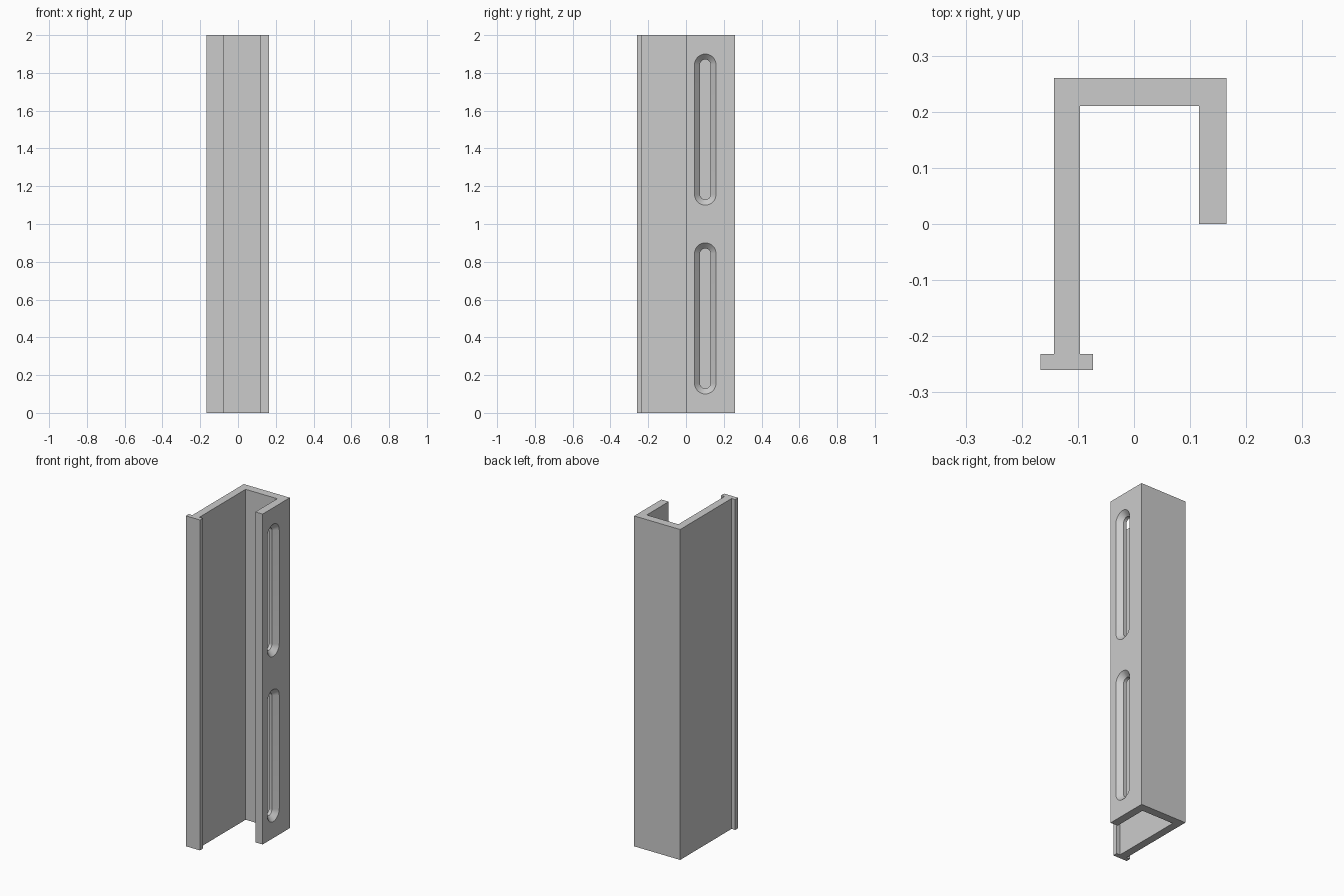
import bpy
import bmesh
from math import sin, cos, pi

cube = bpy.data.objects.get("Cube")
if cube:
    bpy.data.objects.remove(cube, do_unlink=True)

HEIGHT = 2.0
OUTER_X, INNER_X = 0.165, 0.116

grey = bpy.data.materials.new("plain_grey")
grey.use_nodes = True
colour = (0.6, 0.6, 0.6, 1)
grey.diffuse_color = colour
grey.node_tree.nodes["Principled BSDF"].inputs["Base Color"].default_value = colour


def make_object(name, bm):
    bmesh.ops.recalc_face_normals(bm, faces=bm.faces)
    mesh = bpy.data.meshes.new(name)
    bm.to_mesh(mesh)
    bm.free()
    mesh.materials.append(grey)
    obj = bpy.data.objects.new(name, mesh)
    bpy.context.collection.objects.link(obj)
    return obj


def extrude_profile(name, profile):
    bm = bmesh.new()
    face = bm.faces.new([bm.verts.new((x, y, 0)) for x, y in profile])
    top = bmesh.ops.extrude_face_region(bm, geom=[face])["geom"]
    verts = [v for v in top if isinstance(v, bmesh.types.BMVert)]
    bmesh.ops.translate(bm, verts=verts, vec=(0, 0, HEIGHT))
    return make_object(name, bm)


def slot_cutter(name, y, z, half_straight, sections, steps=16):
    """Loft rounded slots along x; sections are (x, radius)."""
    bm = bmesh.new()
    rings = []
    for x, r in sections:
        ring = []
        for end in (0, 1):
            for i in range(steps + 1):
                a = pi * (end + i / steps)
                zc = z + (half_straight if end == 0 else -half_straight)
                ring.append(bm.verts.new((x, y + r * cos(a), zc + r * sin(a))))
        rings.append(ring)
    for a, b in zip(rings, rings[1:]):
        for i in range(len(a)):
            j = (i + 1) % len(a)
            bm.faces.new((a[i], a[j], b[j], b[i]))
    bm.faces.new(rings[0])
    bm.faces.new(rings[-1])
    return make_object(name, bm)


# Channel with a long flanged leg and a short leg
channel = extrude_profile("channel_rail", [
    (-0.167, -0.26), (-0.073, -0.26), (-0.073, -0.232), (-0.096, -0.232),
    (-0.096, 0.21), (INNER_X, 0.21), (INNER_X, 0), (OUTER_X, 0),
    (OUTER_X, 0.26), (-0.143, 0.26), (-0.143, -0.232), (-0.167, -0.232),
])

# Two countersunk slots through the short leg
MOUTH, THROAT, OVER = 0.057, 0.028, 0.02
sections = [
    (OUTER_X + OVER, MOUTH + OVER),
    (OUTER_X - (MOUTH - THROAT), THROAT),
    (INNER_X - OVER, THROAT),
]
bpy.context.view_layer.objects.active = channel
for z in (0.5, 1.5):
    cutter = slot_cutter("slot_cutter", 0.102, z, 0.4 - MOUTH, sections)
    cutter.hide_render = True
    mod = channel.modifiers.new("slot", "BOOLEAN")
    mod.operation = "DIFFERENCE"
    mod.solver = "EXACT"
    mod.object = cutter
    bpy.ops.object.modifier_apply(modifier=mod.name)
    bpy.data.objects.remove(cutter, do_unlink=True)

# Smooth slot ends, sharp corners
for obj in bpy.context.selected_objects:
    obj.select_set(False)
channel.select_set(True)
bpy.ops.object.shade_smooth_by_angle(angle=pi / 6)
